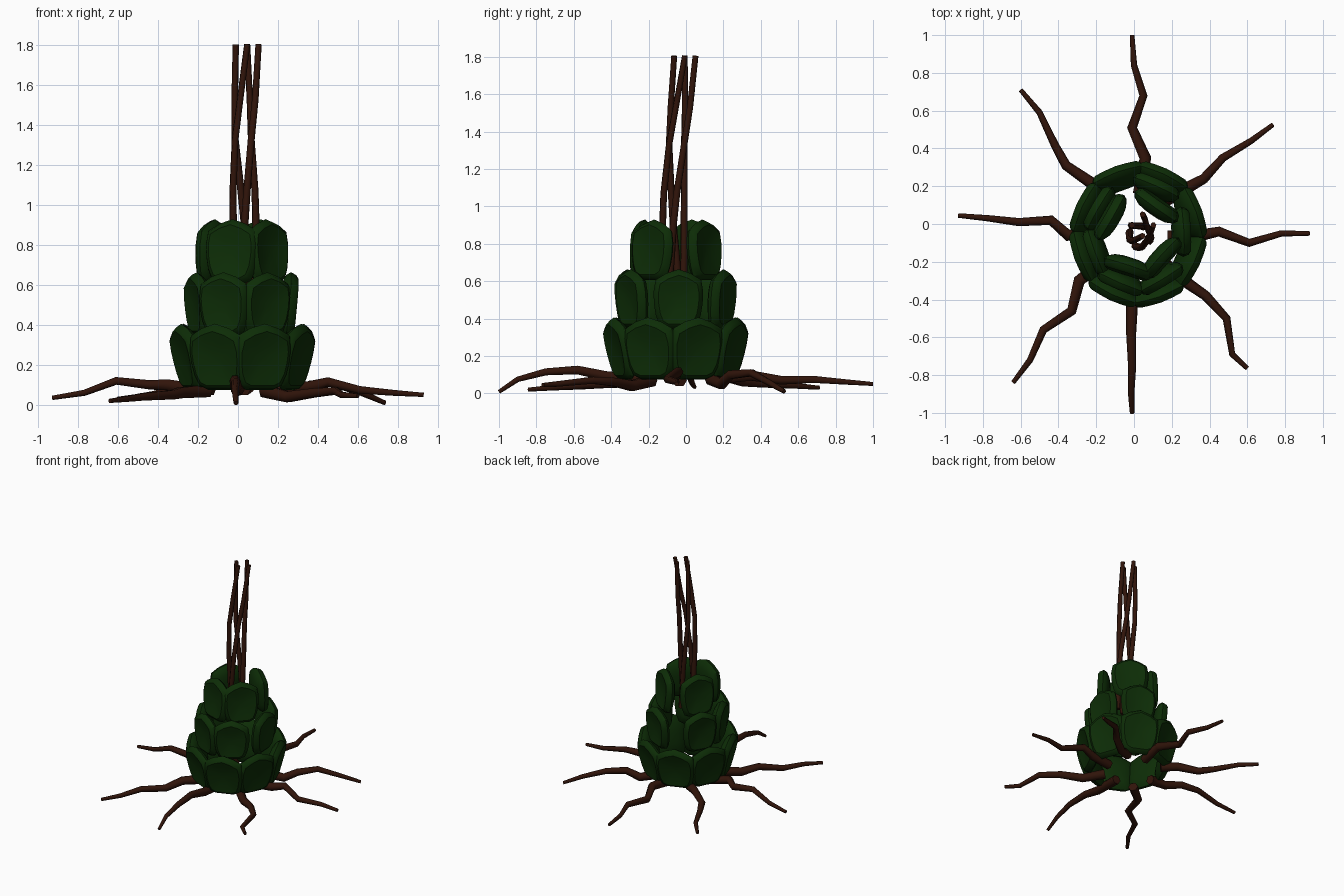
import bpy, bmesh, math
from mathutils import Vector, Matrix

if "Cube" in bpy.data.objects:
    bpy.data.objects.remove(bpy.data.objects["Cube"])


def material(name, rgb):
    m = bpy.data.materials.new(name)
    m.diffuse_color = (*rgb, 1)
    m.use_nodes = True
    m.node_tree.nodes["Principled BSDF"].inputs["Base Color"].default_value = m.diffuse_color
    return m


GREEN = material("leaf_green", (0.004, 0.026, 0.002))
BROWN = material("bark_brown", (0.03, 0.007, 0.003))


def tube(name, points, r0, r1):
    """Tapered six-sided tube along a path."""
    cu = bpy.data.curves.new(name, 'CURVE')
    cu.dimensions = '3D'
    cu.bevel_depth = 1.0
    cu.bevel_resolution = 1
    cu.use_fill_caps = True
    sp = cu.splines.new('POLY')
    sp.points.add(len(points) - 1)
    for i, p in enumerate(points):
        sp.points[i].co = (*p, 1)
        sp.points[i].radius = r0 + (r1 - r0) * i / (len(points) - 1)
    cu.materials.append(BROWN)
    ob = bpy.data.objects.new(name, cu)
    bpy.context.collection.objects.link(ob)
    bpy.ops.object.select_all(action='DESELECT')
    ob.select_set(True)
    bpy.context.view_layer.objects.active = ob
    bpy.ops.object.convert(target='MESH')
    return ob


# Half outline of a scale: (half width fraction, height fraction), foot to tip
HALF = [(.48, .0), (.75, .06), (.9, .22), (.98, .42), (1, .62), (.92, .82), (.5, .93)]
OUTLINE = HALF + [(0, 1)] + [(-x, z) for x, z in reversed(HALF)]
# Rings from rim to middle: (size, depth); front is dished inside a rim, back is domed
FRONT = [(.93, .028), (.82, .04), (.65, .035), (.35, .026)]
BACK = [(.9, -.022), (.65, -.04), (.35, -.048)]


def scale_leaf(name, centre, radius, stretch, azimuth, z0, height, half_width, lean):
    """Thick shield-shaped leaf scale facing outwards at an azimuth."""
    bm = bmesh.new()

    def ring(size, depth):
        return [bm.verts.new((depth, x * size * half_width, height * (.5 + (z - .5) * size)))
                for x, z in OUTLINE]

    rim = ring(1, 0)
    for levels, middle in ((FRONT, .024), (BACK, -.05)):
        last = rim
        n = len(rim)
        for size, depth in levels:
            new = ring(size, depth)
            for i in range(n):
                bm.faces.new((last[i], last[(i + 1) % n], new[(i + 1) % n], new[i]))
            last = new
        tip = bm.verts.new((middle, 0, height * .5))
        for i in range(n):
            bm.faces.new((last[i], last[(i + 1) % n], tip))
    bmesh.ops.recalc_face_normals(bm, faces=bm.faces)
    a = math.radians(azimuth)
    pos = Vector((centre[0] + radius * math.cos(a), centre[1] + radius * stretch * math.sin(a), z0))
    bm.transform(Matrix.Translation(pos) @ Matrix.Rotation(a, 4, 'Z')
                 @ Matrix.Rotation(math.radians(lean), 4, 'Y'))
    me = bpy.data.meshes.new(name)
    bm.to_mesh(me)
    bm.free()
    me.materials.append(GREEN)
    ob = bpy.data.objects.new(name, me)
    bpy.context.collection.objects.link(ob)
    bpy.ops.object.select_all(action='DESELECT')
    ob.select_set(True)
    bpy.context.view_layer.objects.active = ob
    bpy.ops.object.shade_smooth_by_angle(angle=math.radians(35))


# Three tiers of scales: azimuths, radius, y stretch, base height, height, half width, lean
AXIS = (0.022, -0.055)
TIERS = [
    ("lower", [20, 65, 110, 155, 200, 245, 290, 335], .25, 1.1, 0.075, 0.34, 0.15, 13),
    ("middle", [3, 66, 150, 200, 247, 301], .215, 1.17, 0.345, 0.32, 0.133, 5),
    ("upper", [55, 150, 252, 318], .175, 1.08, 0.605, 0.325, 0.138, -3),
]
for tier, azimuths, r, st, z0, h, hw, lean in TIERS:
    for i, az in enumerate(azimuths):
        scale_leaf(f"{tier}_scale_{i + 1}", AXIS, r, st, az, z0, h, hw, lean)

# Eight crooked roots spreading over the ground
ROOTS = {
    "north": [(.03, .16, .08), (.06, .35, .095), (-.01, .51, .07), (.05, .68, .075), (0, .84, .062), (-.01, 1, .05)],
    "north_east": [(.17, .13, .08), (.28, .19, .05), (.37, .24, .10), (.47, .35, .11), (.62, .44, .06), (.735, .525, .01)],
    "east": [(.18, -.07, .08), (.35, -.06, .09), (.45, -.04, .115), (.61, -.10, .075), (.78, -.05, .06), (.93, -.05, .05)],
    "south_east": [(.13, -.18, .07), (.25, -.29, .04), (.38, -.38, .06), (.49, -.5, .07), (.52, -.69, .05), (.6, -.765, .045)],
    "south": [(0, -.2, .08), (-.01, -.42, .09), (-.015, -.58, .125), (-.01, -.75, .115), (-.015, -.9, .075), (-.01, -1, .008)],
    "south_west": [(-.15, -.19, .07), (-.29, -.3, .06), (-.33, -.46, .05), (-.48, -.56, .04), (-.55, -.72, .03), (-.64, -.84, .02)],
    "west": [(-.18, -.03, .07), (-.35, -.06, .1), (-.44, .02, .1), (-.61, .01, .12), (-.77, .03, .06), (-.93, .045, .035)],
    "north_west": [(-.13, .15, .08), (-.23, .22, .09), (-.36, .31, .06), (-.42, .42, .05), (-.5, .59, .04), (-.6, .71, .03)],
}
for name, pts in ROOTS.items():
    tube(f"{name}_root", pts, 0.036, 0.012)

# Four thin stems twisting upwards through the middle: (height, centre x, centre y, turn)
PATH = [(.6, .03, -.066, -25), (.75, .03, -.066, -12), (.9, .033, -.068, 0),
        (1.07, .03, -.064, 15), (1.33, .026, -.05, 45), (1.53, .035, -.03, 65), (1.805, .046, -.006, 90)]
for k in range(4):
    pts = []
    for z, cx, cy, turn in PATH:
        a = math.radians(turn + 90 * k)
        pts.append((cx + .057 * math.cos(a), cy + .057 * math.sin(a), z))
    tube(f"stem_{k + 1}", pts, 0.021, 0.016)
